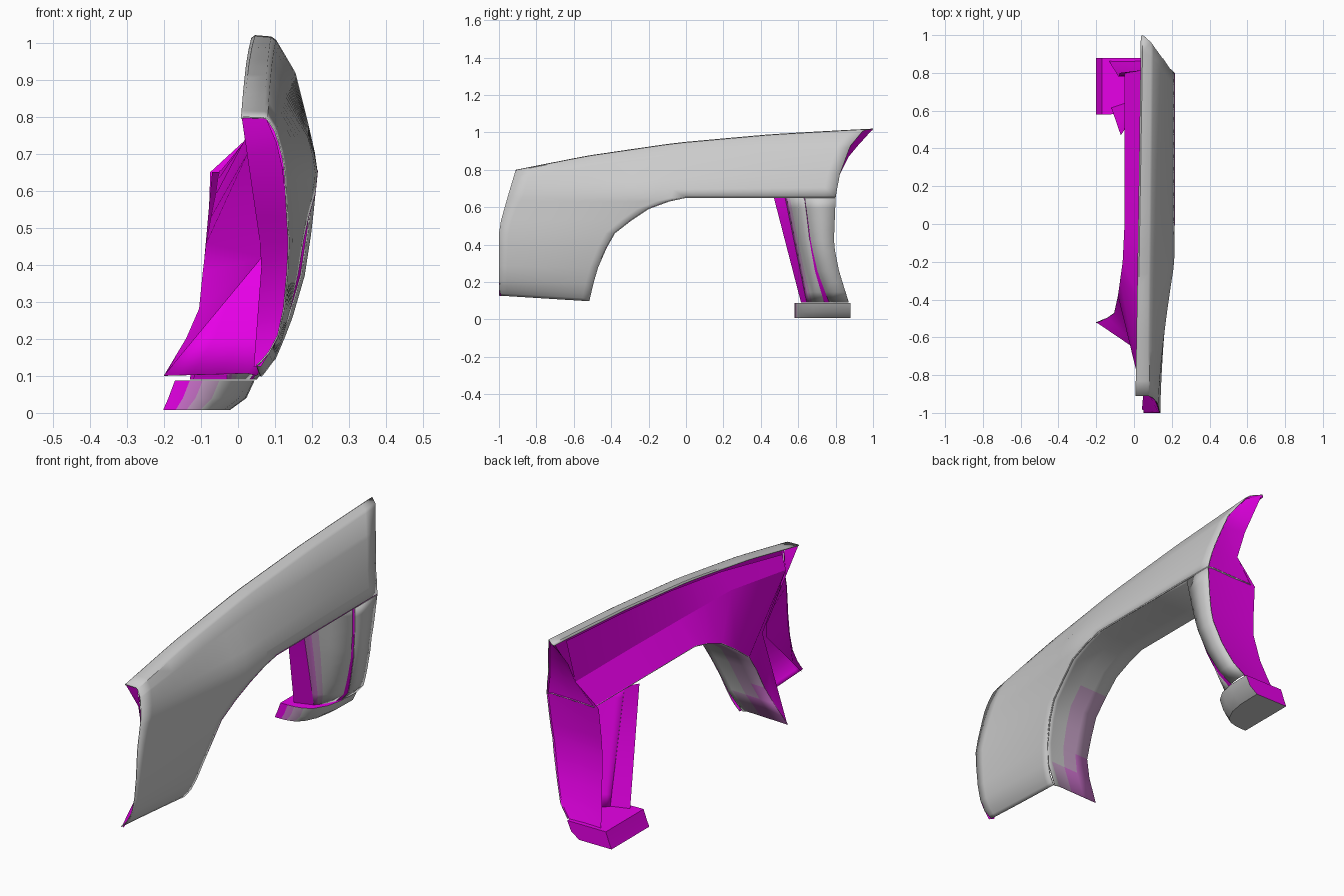
import bpy, bmesh
from mathutils import Vector

if "Cube" in bpy.data.objects:
    bpy.data.objects.remove(bpy.data.objects["Cube"], do_unlink=True)


def material(name, rgb):
    m = bpy.data.materials.new(name)
    m.use_nodes = True
    m.diffuse_color = (*rgb, 1)
    m.node_tree.nodes["Principled BSDF"].inputs["Base Color"].default_value = (*rgb, 1)
    return m


MATS = [material("grey paint", (0.6, 0.6, 0.6)),
        material("pale mauve", (0.6, 0.38, 0.6)),
        material("mauve blend", (0.65, 0.18, 0.65)),
        material("magenta inside", (0.8, 0.0, 0.8))]
GREY, PALE, MAUVE, MAGENTA = range(4)


def mix(a, b, t):
    return a + (b - a) * t


def table(pairs, v):
    """Piecewise linear lookup in ascending pairs."""
    if v <= pairs[0][0]:
        return pairs[0][1]
    for (a, p), (b, q) in zip(pairs, pairs[1:]):
        if v <= b:
            return mix(p, q, (v - a) / (b - a))
    return pairs[-1][1]


def finish(name, bm, angle=0.6):
    mesh = bpy.data.meshes.new(name)
    bm.to_mesh(mesh)
    bm.free()
    ob = bpy.data.objects.new(name, mesh)
    bpy.context.collection.objects.link(ob)
    for m in MATS:
        mesh.materials.append(m)
    bpy.ops.object.select_all(action='DESELECT')
    ob.select_set(True)
    bpy.context.view_layer.objects.active = ob
    bpy.ops.object.shade_smooth_by_angle(angle=angle)
    return ob


def sheet(name, grids, out, rule=lambda c: GREY, lined=True):
    """Welded grids of points; lined sheets get a magenta inner skin."""
    bm = bmesh.new()
    for rows in grids:
        grid = [[bm.verts.new(p) for p in r] for r in rows]
        for r, s in zip(grid, grid[1:]):
            for i in range(len(r) - 1):
                bm.faces.new((r[i], r[i + 1], s[i + 1], s[i]))
    bmesh.ops.remove_doubles(bm, verts=bm.verts, dist=0.0005)
    bm.normal_update()
    facing = sum((f.normal * f.calc_area() for f in bm.faces), Vector())
    if facing.dot(Vector(out)) < 0:
        bmesh.ops.reverse_faces(bm, faces=bm.faces)
    for f in bm.faces:
        f.material_index = rule(f.calc_center_median())
    ob = finish(name, bm)
    if lined:
        mod = ob.modifiers.new("lining", 'SOLIDIFY')
        mod.thickness = 0.004
        mod.offset = -1
        mod.material_offset = MAGENTA


def magenta_sheet(name, rows, out):
    sheet(name, [rows], out, lambda c: MAGENTA, lined=False)


# Outline curves of the fender
TOP = [(-0.91, 0.8), (-0.5, 0.875), (0, 0.945), (0.5, 0.99), (0.99, 1.02)]
FRONT = [(0.13, -1), (0.49, -1), (0.65, -0.955), (0.8, -0.91)]
BACK = [(0.09, 0.87), (0.25, 0.82), (0.4, 0.79), (0.65, 0.8), (0.77, 0.82),
        (0.87, 0.855), (0.93, 0.88), (1.02, 0.945)]
ARCH = [(0.1, -0.52), (0.2, -0.495), (0.28, -0.47), (0.38, -0.425), (0.46, -0.38),
        (0.53, -0.29), (0.59, -0.2), (0.63, -0.09), (0.65, 0)]
NOSE_X = [(0.1, 0.04), (0.12, 0.06), (0.14, 0.08), (0.2, 0.11), (0.3, 0.13),
          (0.45, 0.14), (0.65, 0.127)]
BODY_X = [(0.09, 0.05), (0.11, 0.075), (0.15, 0.105), (0.25, 0.145), (0.37, 0.18),
          (0.5, 0.2), (0.65, 0.215)]


def blend(y):
    return min(1, max(0, (y + 1) / 0.8)) ** 1.5


def side_x(y, z):
    return mix(table(NOSE_X, z), table(BODY_X, z), blend(y))


# Upper panel: (fraction down, x at nose, x at back); one column meets the arch top
joint = 0.955 / 1.755
columns = [joint * i / 12 for i in range(12)] + [mix(joint, 1, i / 12) for i in range(13)]
upper = []
for k, (s, nose, back) in enumerate([(0.02, 0.008, 0.036), (0, 0.015, 0.046), (0.01, 0.07, 0.09),
                                     (0.035, 0.08, 0.103), (0.24, 0.1, 0.148), (0.28, 0.103, 0.156),
                                     (0.65, 0.118, 0.19), (0.85, 0.124, 0.207), (1, 0.127, 0.215)]):
    row = []
    for u in columns:
        z = mix(table(TOP, mix(-0.91, 0.99, u)), 0.65, s)
        y = mix(table(FRONT, z), table(BACK, z), u)
        x = mix(nose, back, u if k < 6 else blend(y))
        row.append((x, y + (0.055, 0.055, 0.02, 0.008, 0, 0, 0, 0, 0)[k] * u ** 8, z))
    upper.append(row)

# Panel ahead of the wheel arch, curling under at the sill
lower = []
for z in (0.65, 0.63, 0.59, 0.53, 0.46, 0.38, 0.28, 0.2, 0.15, 0.125, 0.112):
    row = []
    for i in range(13):
        v = i / 12
        y = mix(table(FRONT, z), table(ARCH, z), v)
        drop = (0.5 - v) * 0.03 * max(0, 1 - (z - 0.112) * 5)
        row.append((side_x(y, z), y, z + drop))
    lower.append(row)
sheet("fender_panel", [upper, lower], (1, 0, 0.3))

# Nose flange folding inward behind the front edge
edge, inner = [], []
for i in range(11):
    z = mix(0.798, 0.125, i / 10)
    x = table([(0.65, 0.126), (0.76, 0.1), (0.798, 0.078)], z) if z > 0.65 else table(NOSE_X, z)
    edge.append((x - 0.003, table(FRONT, z) + 0.003, z))
    inner.append((table([(0.12, 0.042), (0.42, 0.065), (0.798, 0.01)], z),
                  table([(0.12, -0.985), (0.42, -0.7), (0.798, -0.908)], z), z))
magenta_sheet("nose_flange", [edge, inner], (-1, -1, 0))

# Wheel arch liner, fading to magenta towards its inner lower end
INNER_X = [(-0.52, -0.2), (-0.51, -0.165), (-0.495, -0.14), (-0.47, -0.105), (-0.38, -0.085),
           (-0.2, -0.06), (0, -0.05)]
path = [(y, z) for z, y in ARCH] + [(0.4, 0.65), (0.8, 0.65)]
rows = []
for y, z in path:
    lip = side_x(y, z)
    rows.append([(mix(lip, table(INNER_X, y), t), y, z + lift)
                 for t, lift in ((0, 0), (0.1, 0.006), (0.4, 0.004), (0.7, 0.002), (1, 0))])


def liner_colour(c):
    if c.z > 0.5 or c.x > 0.04:
        return GREY
    return MAUVE if c.z < 0.25 and c.x < -0.02 else PALE


sheet("arch_liner", [rows], (0, 0.3, -1), liner_colour)

# Inner skin from the liner edge up to a crease, fanning at the front
low = [(table(INNER_X, y), y, z) for y, z in path]
fan = (0.065, -0.7, 0.42)
crease = [fan] * 5 + [(0.025, -0.83, 0.7)] + [(x, y, 0.76) for x, y in
                                             ((0.03, -0.4), (0.035, -0.2), (0.04, 0), (0.045, 0.4), (0.045, 0.815))]
magenta_sheet("inner_skin", [low, crease], (1, 0, 0))

# Strip joining the crease to the underside of the top edge
magenta_sheet("upper_inner_strip",
              [crease[5:], [(0.06, -0.85, 0.76)] + [(0.085, y, table(TOP, y) - 0.05)
                                                    for y in (-0.4, -0.2, 0, 0.4, 0.83)]], (-1, 0, 0))

# Rear closing plate, running from the top tip down to the bumper end
rows = []
for z, x_out, x_in, y_in in ((1.014, 0.088, 0.048, 0.996), (0.93, 0.145, 0.045, 0.92), (0.87, 0.163, 0.045, 0.87),
                             (0.76, 0.187, 0.045, 0.815), (0.65, 0.21, -0.075, 0.8), (0.5, 0.194, -0.08, 0.785),
                             (0.4, 0.18, -0.083, 0.78), (0.25, 0.14, -0.1, 0.81), (0.15, 0.1, -0.12, 0.84),
                             (0.09, 0.047, -0.13, 0.862)):
    y = table(BACK, z) - 0.006
    rows.append([(x_out, y, z), (mix(x_out, x_in, 0.5), mix(y, y_in, 0.5) - 0.004, z), (x_in, y_in, z)])
magenta_sheet("rear_plate", rows, (0, 1, 0))

# Rear pillar: outer skin behind the wheel, then flanges stepping inward
LEAD = [(0.09, 0.765), (0.25, 0.705), (0.4, 0.67), (0.65, 0.635)]
outer, gap, flange, deep = [], [], [], []
for i in range(11):
    t = i / 10
    z = mix(0.65, 0.09, t)
    lead, back, x = table(LEAD, z), table(BACK, z), table(BODY_X, z)
    step = (x - 0.02, lead - 0.002 - 0.024 * t * t, z)
    outer.append([(x, back, z), (x, mix(back, lead, 0.5), z), (x - 0.008, lead, z)])
    gap.append([(x - 0.012, lead, z), step])
    y1, y2 = mix(0.53, 0.645, t), mix(0.47, 0.615, t)
    flange.append([step] + [(mix(x, -0.03, a), mix(lead, y1, b), z)
                            for a, b in ((0.5, 0.6), (0.7, 0.76), (0.85, 0.88), (1, 1))])
    deep.append([(-0.03, y1, z), (mix(-0.07, -0.12, t), y2, z)])


def flange_colour(c):
    reach = (table(BODY_X, c.z) - c.x) / (table(BODY_X, c.z) + 0.03)
    return MAUVE if reach > 0.85 else PALE if reach > 0.7 else GREY


sheet("pillar_skin", [outer], (1, 0, 0))
magenta_sheet("pillar_gap", gap, (1, -1, 0))
sheet("pillar_flange", [flange], (1, -1, 0), flange_colour)
magenta_sheet("pillar_inner_strip", deep, (1, -1, 0))

# Bumper end: tapered block with a rounded outer corner
plan = [(-0.17, 0.88), (-0.17, 0.58), (-0.13, 0.58), (-0.095, 0.583), (-0.05, 0.593), (-0.01, 0.62),
        (0.025, 0.68), (0.042, 0.76), (0.045, 0.88)]
bm = bmesh.new()
rings = []
for z, sx, shift in ((0.088, 1, 0), (0.04, 0.98, -0.018), (0.008, 0.84, -0.032)):
    rings.append([bm.verts.new((-0.17 + (x + 0.17) * sx + shift, y, z)) for x, y in plan])
n = len(plan)
wrap = {0: MAGENTA, 1: MAGENTA, 2: MAUVE, 3: PALE, n - 1: MAGENTA}
for a, b in zip(rings, rings[1:]):
    for i in range(n):
        f = bm.faces.new((a[i], a[(i + 1) % n], b[(i + 1) % n], b[i]))
        f.material_index = wrap.get(i, GREY)
bm.faces.new(rings[0]).material_index = MAGENTA
bm.faces.new(rings[-1]).material_index = GREY
bmesh.ops.recalc_face_normals(bm, faces=bm.faces)
finish("bumper_end", bm)
